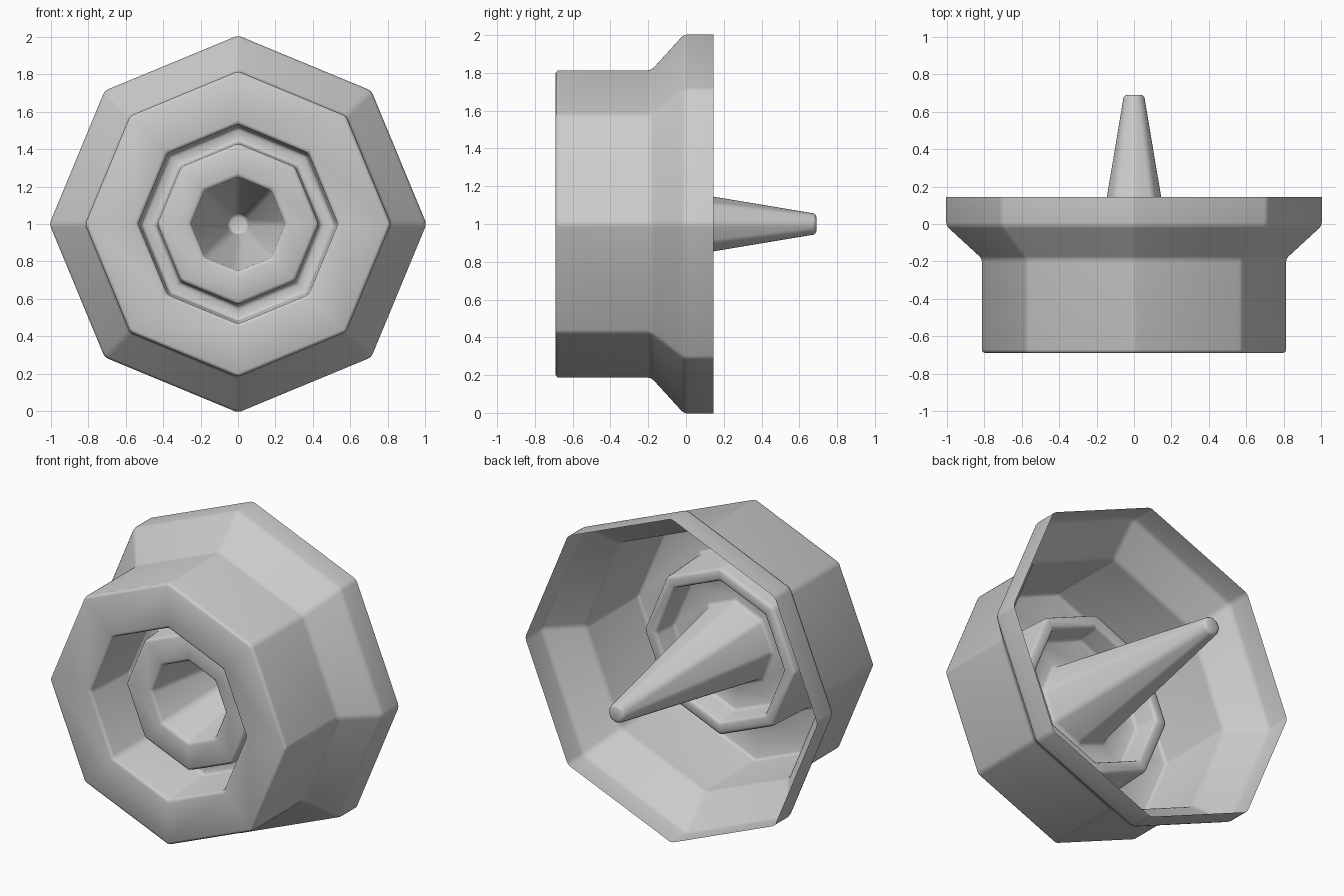
import bpy
import bmesh
from math import cos, sin, pi

cube = bpy.data.objects.get("Cube")
if cube:
    bpy.data.objects.remove(cube, do_unlink=True)

SIDES = 8
CENTRE_Z = 1.0

# One plain grey for the whole part
grey = bpy.data.materials.new("plain_grey")
grey.use_nodes = True
colour = (0.6, 0.6, 0.6, 1)
grey.diffuse_color = colour
grey.node_tree.nodes["Principled BSDF"].inputs["Base Color"].default_value = colour

# Profile as (radius, y): open back rim, flange, body, groove, hollow spike
profile = [
    (1.008, 0.145), (1.008, -0.01),    # flange wall
    (0.817, -0.185), (0.817, -0.69),   # body wall
    (0.535, -0.69), (0.52, -0.33),     # front plate and groove outer wall
    (0.44, -0.33), (0.43, -0.49),      # groove floor and inner wall
    (0.255, -0.49), (0.058, 0.69),     # inner face and spike
]


def lathe(name, points):
    """Sweep the profile round the y axis and close its last ring."""
    bm = bmesh.new()
    rings = []
    for radius, y in points:
        angles = [2 * pi * i / SIDES for i in range(SIDES)]
        rings.append([bm.verts.new((radius * cos(a), y, CENTRE_Z + radius * sin(a)))
                      for a in angles])
    for a, b in zip(rings, rings[1:]):
        for i in range(SIDES):
            j = (i + 1) % SIDES
            bm.faces.new((a[i], b[i], b[j], a[j]))
    bm.faces.new(rings[-1])
    bmesh.ops.recalc_face_normals(bm, faces=bm.faces)
    # The flange wall must face away from the axis
    bm.faces.ensure_lookup_table()
    wall = bm.faces[0]
    middle = wall.calc_center_median()
    if wall.normal.x * middle.x + wall.normal.z * (middle.z - CENTRE_Z) < 0:
        bmesh.ops.reverse_faces(bm, faces=bm.faces)
    mesh = bpy.data.meshes.new(name)
    bm.to_mesh(mesh)
    bm.free()
    obj = bpy.data.objects.new(name, mesh)
    bpy.context.collection.objects.link(obj)
    return obj


body = lathe("octagonal_spiked_housing", profile)
body.data.materials.append(grey)
body.data.shade_smooth()

# Softened edges
bevel = body.modifiers.new("soft_edges", "BEVEL")
bevel.width = 0.018
bevel.segments = 2
bevel.limit_method = "ANGLE"
bevel.angle_limit = 0.4
bevel.use_clamp_overlap = False
